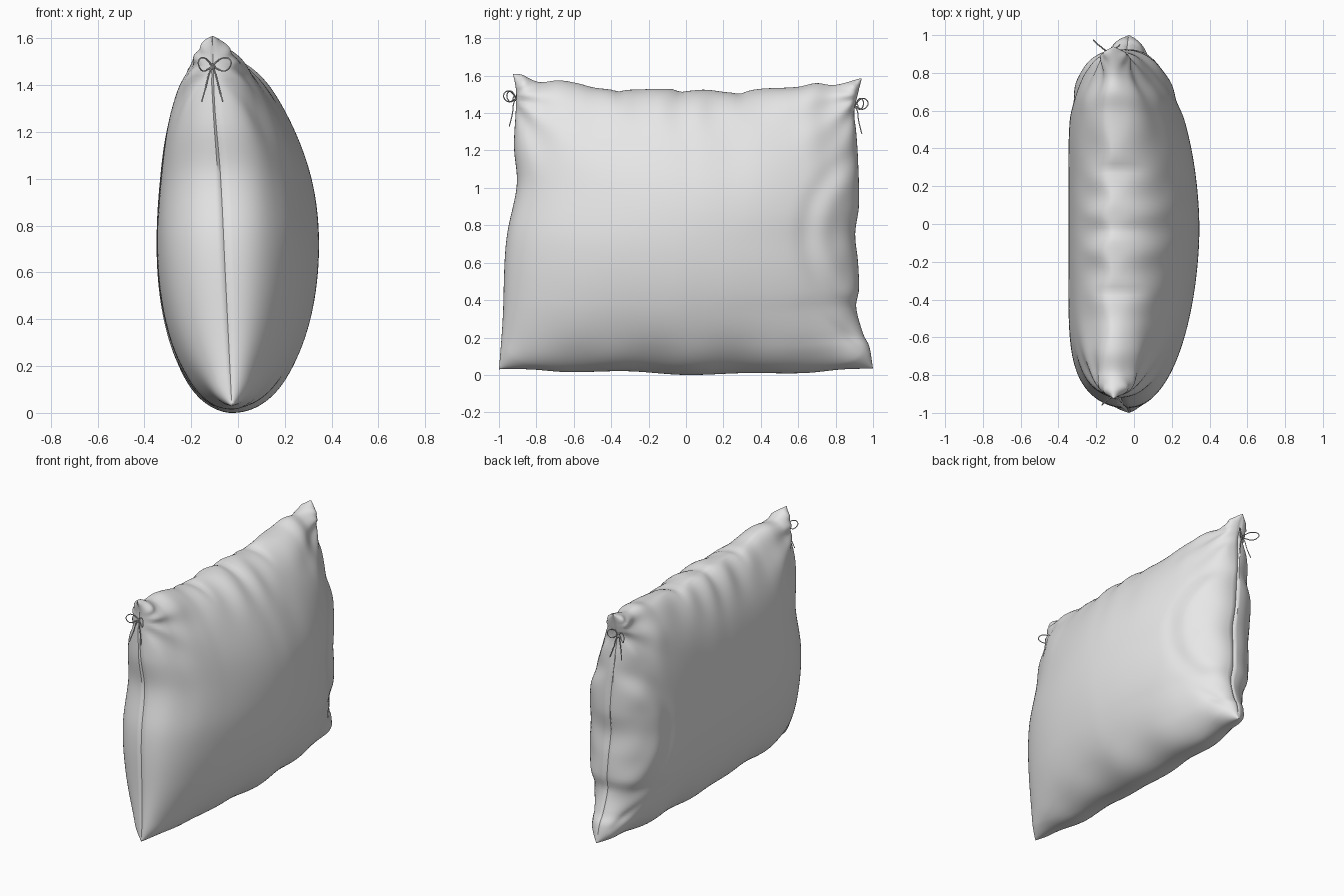
import bpy
import bmesh
import math

if "Cube" in bpy.data.objects:
    bpy.data.objects.remove(bpy.data.objects["Cube"], do_unlink=True)


def make_material(name, rgb):
    mat = bpy.data.materials.new(name)
    mat.use_nodes = True
    mat.diffuse_color = (*rgb, 1)
    mat.node_tree.nodes["Principled BSDF"].inputs["Base Color"].default_value = (*rgb, 1)
    return mat


fabric = make_material("light grey fabric", (0.8, 0.8, 0.8))


def profile(points):
    """Smooth curve through (position, value) pairs."""
    def slope(i):
        a, b = points[max(i - 1, 0)], points[min(i + 1, len(points) - 1)]
        return (b[1] - a[1]) / (b[0] - a[0])

    def value(x):
        x = min(max(x, points[0][0]), points[-1][0])
        i = 0
        while i < len(points) - 2 and x > points[i + 1][0]:
            i += 1
        (x0, y0), (x1, y1) = points[i], points[i + 1]
        h = x1 - x0
        s = (x - x0) / h
        ease = s * s * (3 - 2 * s)
        return (y0 + (y1 - y0) * ease + h * slope(i) * s * (1 - s) ** 2
                - h * slope(i + 1) * s * s * (1 - s))
    return value


# Outline of the cushion: front and back edges by height, bottom and top by depth
front_edge = profile([(0.03, -1), (0.3, -0.98), (0.6, -0.97), (0.75, -0.955), (1, -0.905),
                      (1.2, -0.92), (1.4, -0.91), (1.5, -0.91), (1.6, -0.93)])
back_edge = profile([(0.03, 1), (0.15, 0.98), (0.21, 0.95), (0.36, 0.91), (0.45, 0.925),
                     (0.6, 0.92), (0.75, 0.905), (0.9, 0.925), (1.15, 0.92), (1.3, 0.91),
                     (1.4, 0.9), (1.5, 0.92), (1.58, 0.94)])
top_edge = profile([(-0.94, 1.61), (-0.9, 1.605), (-0.85, 1.58), (-0.8, 1.565), (-0.7, 1.575),
                    (-0.6, 1.56), (-0.5, 1.535), (-0.35, 1.525), (-0.1, 1.53), (0, 1.52),
                    (0.1, 1.525), (0.25, 1.51), (0.4, 1.53), (0.6, 1.54), (0.7, 1.56),
                    (0.8, 1.55), (0.94, 1.585)])
bottom_edge = profile([(-1, 0.03), (-0.8, 0.03), (-0.6, 0.015), (-0.3, 0.02), (0, 0),
                       (0.3, 0.01), (0.6, 0.01), (0.8, 0.03), (1, 0.035)])
seam_line = profile([(0, -0.025), (0.6, -0.055), (1, -0.075), (1.3, -0.1), (1.6, -0.11)])


def bump(x, width):
    return math.exp(-(x / width) ** 2)


def folds(y, z, side):
    """Height of the creases in the cloth."""
    h = 0
    for corner in (-0.92, 0.92):
        # pleats fanning out of the tied upper corner
        dy, dz = y - corner, z - 1.49
        d = math.hypot(dy, dz)
        angle = math.atan2(dz, abs(dy) + 0.03)
        h += 0.02 * d / 0.13 * math.exp(-d / 0.13) * math.sin(9 * angle + side)
        # rounded knob above the tie
        h += 0.032 * bump(math.hypot(dy, z - 1.54), 0.08)
    # rounded lower corners
    h += 0.012 * bump(math.hypot(abs(y) - 0.97, z - 0.07), 0.09)
    # crescent creases beside the back edge, and short ones across it
    r = math.hypot(y - 1.12, z - 0.75)
    h += -0.009 * bump(r - 0.48, 0.05) + 0.006 * bump(r - 0.38, 0.05)
    h += 0.006 * bump(y - 0.88, 0.07) * math.sin(20 * z)
    # short creases along the top and the bottom
    h += 0.010 * bump(z - 1.5, 0.14) * math.sin(24 * y + 2 * math.sin(5 * y))
    h += 0.007 * bump(z - 0.05, 0.12) * math.sin(15 * y + side)
    # diagonal crease at the lower back corner
    h -= 0.010 * bump(z - 0.2 + 0.8 * (y - 0.88), 0.03) * bump(y - 0.88, 0.09)
    return h


# Cushion: two bulging panels joined along the outline
COLS, ROWS = 110, 90
bm = bmesh.new()
for side in (-1, 1):
    depth, fullness, power, lean = (0.283, 6, 0.5, -0.18) if side < 0 else (0.41, 1.8, 0.4, 0.03)
    grid = []
    for i in range(COLS + 1):
        u = math.sin(math.pi / 2 * (2 * i / COLS - 1))
        row = []
        for j in range(ROWS + 1):
            v = math.sin(math.pi / 2 * (2 * j / ROWS - 1))
            s, t = (u + 1) / 2, (v + 1) / 2
            z0 = 0.03 + 1.55 * t
            y0 = -0.95 + 1.9 * s
            y = front_edge(z0) * (1 - s) + back_edge(z0) * s
            z = bottom_edge(y0) * (1 - t) + top_edge(y0) * t
            upright = math.sqrt(max(0, 1 - v * v))
            rim = max(0, 1 - abs(u) ** fullness) ** power * upright
            if i in (0, COLS) or j in (0, ROWS):
                rim = 0
            thick = depth * (1 + lean * v) * rim + folds(y, z, side) * min(1, 6 * rim)
            # sunken seam on the front and back edges
            if i in (0, COLS):
                y -= 0.011 * upright * (1 if i else -1)
            # dips across the top ridge
            for dip in (-0.36, -0.03, 0.29):
                z -= 0.010 * bump(y - dip, 0.03) * bump(z - 1.53, 0.07)
            x = seam_line(z0) + side * max(thick, 0)
            row.append(bm.verts.new((x, y, z)))
        grid.append(row)
    for i in range(COLS):
        for j in range(ROWS):
            bm.faces.new((grid[i][j], grid[i + 1][j], grid[i + 1][j + 1], grid[i][j + 1]))
bmesh.ops.remove_doubles(bm, verts=bm.verts, dist=0.00005)
bmesh.ops.recalc_face_normals(bm, faces=bm.faces)
mesh = bpy.data.meshes.new("cushion")
bm.to_mesh(mesh)
bm.free()
mesh.materials.append(fabric)
cushion = bpy.data.objects.new("cushion", mesh)
bpy.context.collection.objects.link(cushion)
bpy.ops.object.select_all(action="DESELECT")
bpy.context.view_layer.objects.active = cushion
cushion.select_set(True)
bpy.ops.object.shade_smooth_by_angle(angle=math.radians(45))


def cord(name, points):
    curve = bpy.data.curves.new(name, "CURVE")
    curve.dimensions = "3D"
    curve.bevel_depth = 0.003
    curve.bevel_resolution = 1
    curve.resolution_u = 5
    curve.use_fill_caps = True
    spline = curve.splines.new("NURBS")
    spline.points.add(len(points) - 1)
    for p, co in zip(spline.points, points):
        p.co = (*co, 1)
    spline.use_endpoint_u = True
    spline.order_u = 3
    curve.materials.append(fabric)
    obj = bpy.data.objects.new(name, curve)
    bpy.context.collection.objects.link(obj)
    bpy.ops.object.select_all(action="DESELECT")
    bpy.context.view_layer.objects.active = obj
    obj.select_set(True)
    bpy.ops.object.convert(target="MESH")


# Bows tied at the two upper corners: (sideways, outwards, up) from the knot
LOOP = [(0, 0, 0), (0.03, 0.02, 0.035), (0.075, 0.055, 0.04), (0.09, 0.075, 0.01),
        (0.06, 0.045, -0.025), (0.02, 0.01, -0.01), (0, 0, 0)]
TAIL = [(0, 0, 0), (0.015, 0.015, -0.03), (0.025, 0.015, -0.08), (0.045, 0.035, -0.15)]
KNOT = [(-0.01, 0, 0.012), (0.012, 0.014, 0.008), (0.008, 0.016, -0.012), (-0.01, 0, -0.012)]
for place, out, (kx, ky, kz), left_size, right_size in (
        ("front", -1, (-0.11, -0.91, 1.48), 0.95, 0.7),
        ("back", 1, (-0.13, 0.905, 1.44), 0.65, 1)):
    for hand, sign, size in (("left", 1, left_size), ("right", -1, right_size)):
        for part, path, scale in (("loop", LOOP, size), ("tail", TAIL, 1)):
            cord(f"{place}_bow_{hand}_{part}",
                 [(kx + sign * scale * a, ky + out * scale * b, kz + c) for a, b, c in path])
    cord(f"{place}_bow_knot", [(kx + a, ky + out * b, kz + c) for a, b, c in KNOT])
